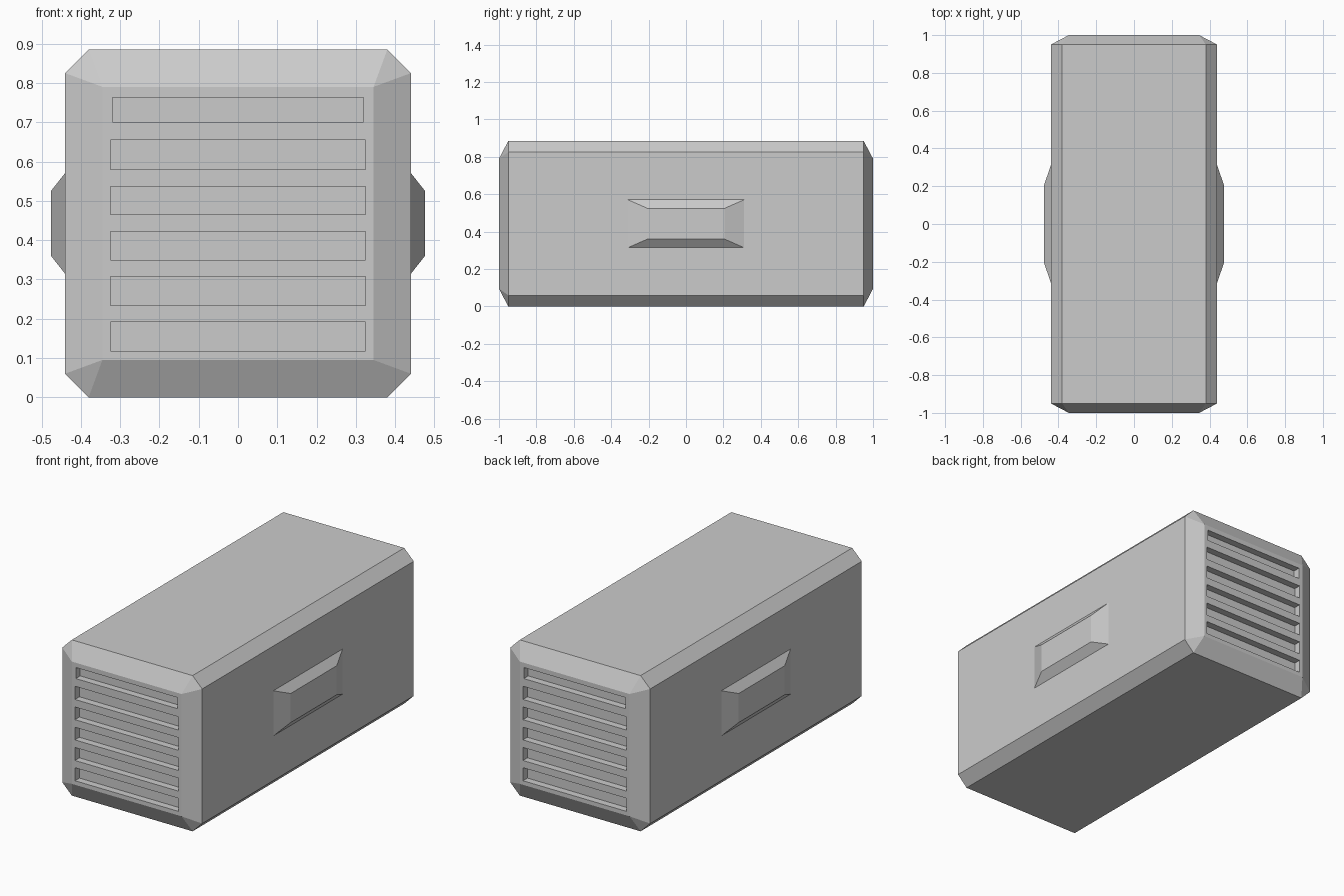
import bpy, bmesh

if "Cube" in bpy.data.objects:
    bpy.data.objects.remove(bpy.data.objects["Cube"])


def make_object(name, bm):
    bmesh.ops.recalc_face_normals(bm, faces=bm.faces)
    mesh = bpy.data.meshes.new(name)
    bm.to_mesh(mesh)
    bm.free()
    obj = bpy.data.objects.new(name, mesh)
    bpy.context.collection.objects.link(obj)
    return obj


def add_box(bm, x, y, z):
    corners = [bm.verts.new((a, b, c)) for a in x for b in y for c in z]
    bmesh.ops.convex_hull(bm, input=corners)


def hull(name, points):
    bm = bmesh.new()
    for p in points:
        bm.verts.new(p)
    bmesh.ops.convex_hull(bm, input=bm.verts)
    bmesh.ops.dissolve_limit(bm, angle_limit=0.01, verts=bm.verts, edges=bm.edges)
    return make_object(name, bm)


# Body: chamfered octagonal prism tapering to rectangular end faces
W, H, C = 0.44, 0.885, 0.06
pts = []
for s in (-1, 1):
    for t in (-1, 1):
        pts += [(s * W, t * 0.95, z) for z in (C, H - C)]
        pts += [(s * (W - C), t * 0.95, z) for z in (0, H)]
        pts += [(s * 0.345, t, z) for z in (0.095, 0.79)]
body = hull("body", pts)

# Vent slots: six shallow pockets in each end
bm = bmesh.new()
slots = [(0.118, 0.192), (0.233, 0.307), (0.35, 0.422),
         (0.465, 0.537), (0.58, 0.655), (0.70, 0.763)]
for s in (-1, 1):
    for i, z in enumerate(slots):
        w = 0.32 if i == 5 else 0.325
        add_box(bm, (-w, w), (s * 0.96, s * 1.05), z)
cutter = make_object("slot_cutter", bm)
cutter.hide_render = True

mod = body.modifiers.new("vent_slots", 'BOOLEAN')
mod.operation = 'DIFFERENCE'
mod.solver = 'EXACT'
mod.object = cutter
bpy.context.view_layer.objects.active = body
bpy.ops.object.modifier_apply(modifier=mod.name)
bpy.data.objects.remove(cutter)

# Side pads: raised bevelled plates on both sides
for s, name in ((1, "right_pad"), (-1, "left_pad")):
    pts = []
    for x, hy, z0, z1 in ((0.435, 0.325, 0.308, 0.577), (0.476, 0.207, 0.36, 0.525)):
        pts += [(s * x, y, z) for y in (-hy, hy) for z in (z0, z1)]
    hull(name, pts)
